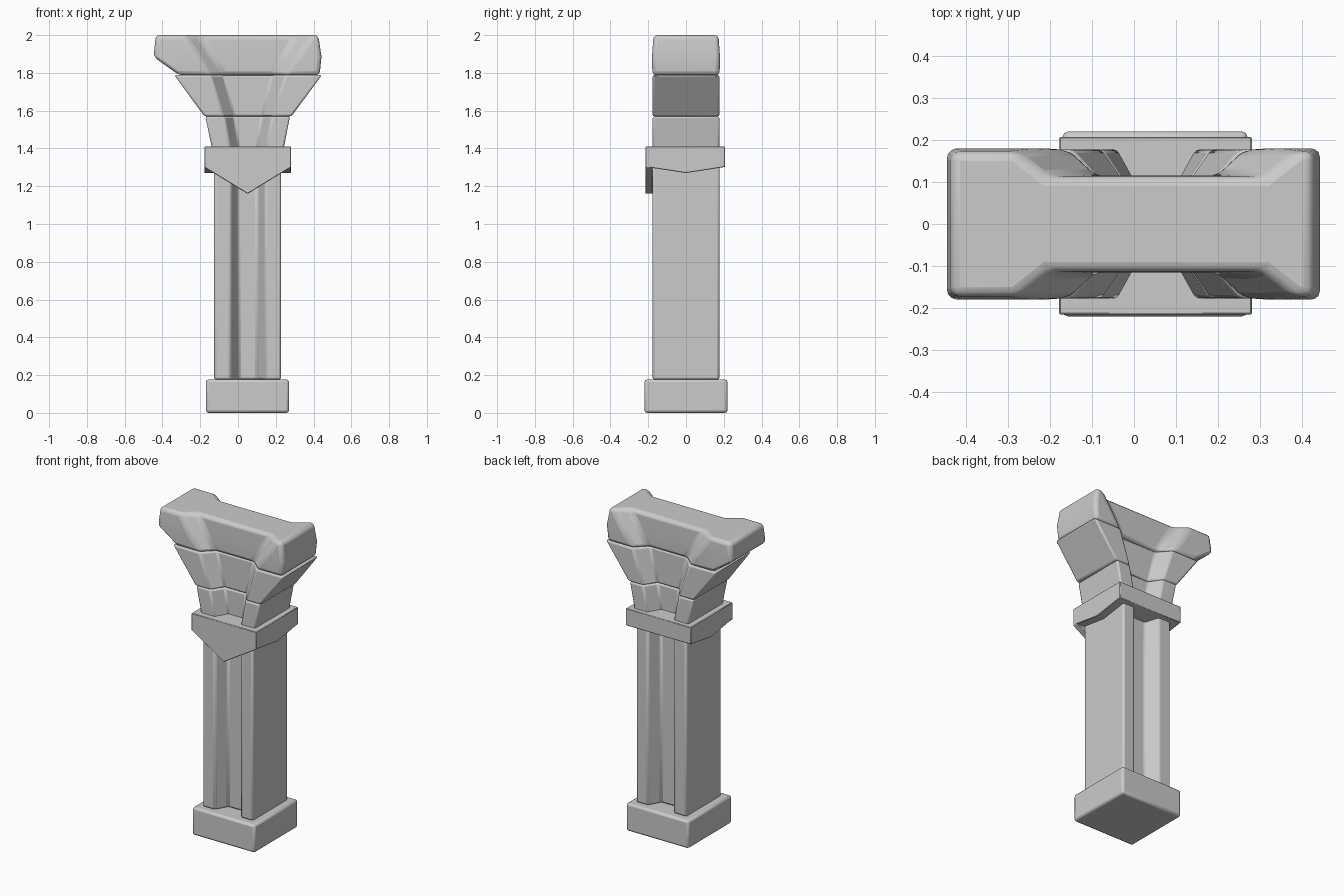
import bpy, bmesh, math

if "Cube" in bpy.data.objects:
    bpy.data.objects.remove(bpy.data.objects["Cube"])


def finish(name, bm, bevel, segments=2):
    """Turn a bmesh into a softly bevelled, smooth shaded object."""
    bmesh.ops.recalc_face_normals(bm, faces=bm.faces)
    mesh = bpy.data.meshes.new(name)
    bm.to_mesh(mesh)
    bm.free()
    obj = bpy.data.objects.new(name, mesh)
    bpy.context.collection.objects.link(obj)
    if bevel:
        mod = obj.modifiers.new("soft_edges", 'BEVEL')
        mod.width = bevel
        mod.segments = segments
        mod.limit_method = 'ANGLE'
        mod.angle_limit = math.radians(25)
    bpy.ops.object.select_all(action='DESELECT')
    obj.select_set(True)
    bpy.context.view_layer.objects.active = obj
    bpy.ops.object.shade_smooth_by_angle(angle=math.radians(40))
    return obj


def loft(name, loops, bevel, segments=2):
    """Skin a stack of matching closed loops and cap both ends."""
    bm = bmesh.new()
    rings = [[bm.verts.new(p) for p in loop] for loop in loops]
    n = len(rings[0])
    for a, b in zip(rings, rings[1:]):
        for i in range(n):
            j = (i + 1) % n
            bm.faces.new((a[i], a[j], b[j], b[i]))
    bm.faces.new(rings[0][::-1])
    bm.faces.new(rings[-1])
    return finish(name, bm, bevel, segments)


def h_ring(z, left, right, inner, web, depth=0.177, web_depth=0.10, cx=0.053):
    """H shaped section: thick end flanges, sloped into a recessed web."""
    front = [(left, -depth), (cx - inner, -depth), (cx - web, -web_depth),
             (cx + web, -web_depth), (cx + inner, -depth), (right, -depth)]
    back = [(x, -y) for x, y in reversed(front)]
    return [(x, y, z) for x, y in front + back]


def box(x0, x1, y, z):
    return [(x0, -y, z), (x1, -y, z), (x1, y, z), (x0, y, z)]


# Base block
loft("base_block", [box(-0.17, 0.27, 0.22, 0), box(-0.17, 0.27, 0.22, 0.177)], 0.014)

# Grooved shaft
loft("shaft", [h_ring(0.176, -0.127, 0.228, 0.092, 0.05),
               h_ring(1.36, -0.127, 0.228, 0.092, 0.05)], 0.012)

# Collar with shallow V underside
side = [(-0.212, 1.41), (-0.212, 1.302), (0, 1.27), (0.207, 1.302), (0.207, 1.41)]
loft("collar", [[(x, y, z) for y, z in side] for x in (-0.178, 0.28)], 0.003, 1)

# Pointed plate on the front of the collar
plate = [(-0.178, 1.41), (-0.178, 1.30), (0.051, 1.16), (0.28, 1.30), (0.28, 1.41)]
loft("collar_front_plate", [[(x, y, z) for x, z in plate] for y in (-0.215, -0.177)], 0.003, 1)

# Flaring neck courses
loft("lower_neck", [h_ring(1.40, -0.138, 0.242, 0.092, 0.05),
                    h_ring(1.57, -0.173, 0.275, 0.127, 0.075)], 0.010)
loft("upper_neck", [h_ring(1.57, -0.178, 0.283, 0.127, 0.075),
                    h_ring(1.788, -0.337, 0.444, 0.20, 0.13)], 0.010)

# Heavy capital with worn lower left corner
loft("capital", [h_ring(1.787, -0.31, 0.432, 0.20, 0.13, 0.178, 0.112),
                 h_ring(1.885, -0.447, 0.442, 0.265, 0.19, 0.18, 0.115),
                 h_ring(2.0, -0.435, 0.425, 0.335, 0.26, 0.172, 0.112)], 0.022, 3)
